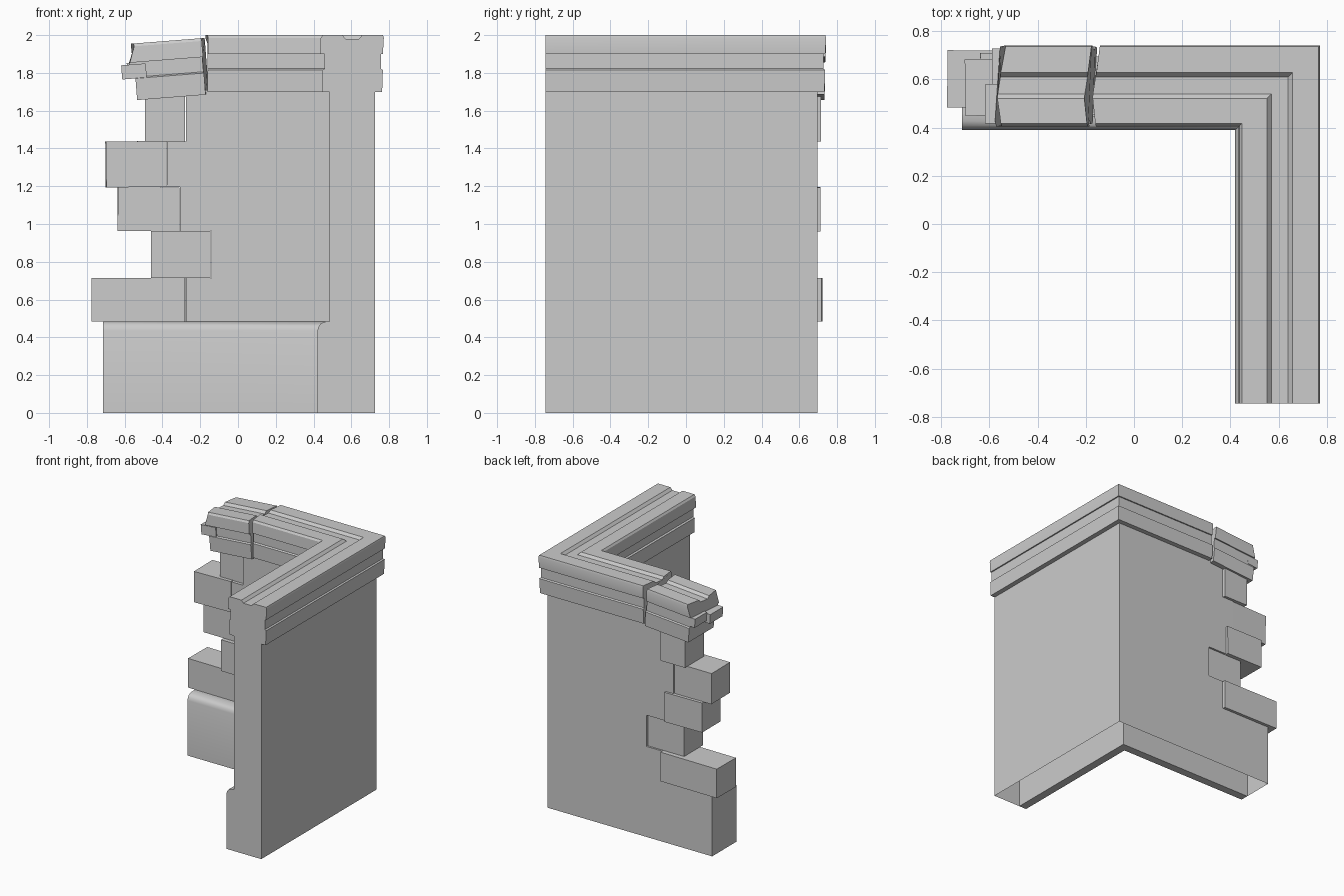
import bpy, bmesh, math
from mathutils import Matrix

if "Cube" in bpy.data.objects:
    bpy.data.objects.remove(bpy.data.objects["Cube"])

SHIFT = -0.03     # back leg y = right leg x + SHIFT
FRONT = -0.745    # cut end of the right leg


def finish(name, bm, smooth=None):
    bmesh.ops.recalc_face_normals(bm, faces=bm.faces)
    mesh = bpy.data.meshes.new(name)
    bm.to_mesh(mesh)
    bm.free()
    ob = bpy.data.objects.new(name, mesh)
    bpy.context.collection.objects.link(ob)
    if smooth:
        bpy.ops.object.select_all(action='DESELECT')
        ob.select_set(True)
        bpy.context.view_layer.objects.active = ob
        bpy.ops.object.shade_smooth_by_angle(angle=math.radians(smooth))
    return ob


def loft(rings, skip=()):
    """Join matching closed rings, cap both ends; skip omits side strips."""
    bm = bmesh.new()
    vs = [[bm.verts.new(p) for p in r] for r in rings]
    n = len(rings[0])
    for a, b in zip(vs, vs[1:]):
        for i in range(n):
            if i not in skip:
                j = (i + 1) % n
                bm.faces.new((a[i], a[j], b[j], b[i]))
    bm.faces.new(vs[0])
    bm.faces.new(vs[-1][::-1])
    return bm


def corner_sweep(profile, end_x):
    """Mitred L: front end, corner, left end."""
    return [[(u, FRONT, z) for u, z in profile],
            [(u, u + SHIFT, z) for u, z in profile],
            [(end_x(u, z), u + SHIFT, z) for u, z in profile]]


def box(x0, x1, y0, y1, z0, z1, yaw=0, tilt=0):
    bm = bmesh.new()
    m = (Matrix.Translation(((x0 + x1) / 2, (y0 + y1) / 2, (z0 + z1) / 2))
         @ Matrix.Rotation(math.radians(yaw), 4, 'Z')
         @ Matrix.Rotation(math.radians(tilt), 4, 'Y')
         @ Matrix.Diagonal((x1 - x0, y1 - y0, z1 - z0, 1)))
    bmesh.ops.create_cube(bm, size=1, matrix=m)
    return bm


# Wall: L-shaped core with a stepped broken end and an open bottom
wall_profile = [(0.725, 0), (0.725, 1.71), (0.485, 1.71), (0.485, 0)]
wall = finish("wall", loft(corner_sweep(wall_profile, lambda u, z: -0.715)))

# Broken courses: z range, loose brick x range, y range, yaw, tilt
courses = [
    (0.485, 0.715, -0.775, -0.28, 0.482, 0.719, -0.6, 0),
    (0.715, 0.962, -0.46, -0.145, 0.445, 0.680, 0, 0),
    (0.962, 1.195, -0.637, -0.31, 0.478, 0.711, 0.3, 0.4),
    (1.195, 1.438, -0.70, -0.38, 0.451, 0.686, 0.8, -0.6),
    (1.438, 1.680, -0.492, -0.28, 0.480, 0.716, 0, 0),
]
cutters = []
for i, (z0, z1, x0, x1, y0, y1, yaw, tilt) in enumerate(courses):
    finish(f"loose_brick_{i + 1}", box(x0, x1, y0, y1, z0, z1, yaw, tilt))
    top = 1.8 if i == len(courses) - 1 else z1
    cutters.append(finish("cutter", box(-1, x1 + 0.004, 0.3, 0.9, z0, top)))
for c in cutters:
    mod = wall.modifiers.new("course_cut", 'BOOLEAN')
    mod.object, mod.operation, mod.solver = c, 'DIFFERENCE', 'EXACT'
bpy.context.view_layer.update()
cut = bpy.data.meshes.new_from_object(
    wall.evaluated_get(bpy.context.evaluated_depsgraph_get()))
wall.modifiers.clear()
wall.data = cut
for c in cutters:
    bpy.data.objects.remove(c)
bm = bmesh.new()
bm.from_mesh(cut)
bottom = [f for f in bm.faces if all(v.co.z < 0.001 for v in f.verts)]
bmesh.ops.delete(bm, geom=bottom, context='FACES')
bm.to_mesh(cut)
bm.free()

# Plinth: rounded skirting on the inner side
plinth_profile = [(0.42, 0), (0.42, 0.435), (0.426, 0.456), (0.438, 0.473),
                  (0.458, 0.482), (0.485, 0.485), (0.485, 0)]
finish("plinth", loft(corner_sweep(plinth_profile, lambda u, z: -0.715), {5}), 40)

# Coping: moulded cap with a groove along the top
coping_profile = [
    (0.763, 1.70), (0.767, 1.815), (0.757, 1.822), (0.757, 1.90), (0.767, 1.90),
    (0.772, 1.985), (0.767, 2.0), (0.658, 2.0), (0.64, 1.98), (0.57, 1.98),
    (0.552, 2.0), (0.448, 2.0), (0.438, 1.985), (0.434, 1.90), (0.457, 1.90),
    (0.457, 1.822), (0.445, 1.815), (0.448, 1.70)]
finish("coping", loft(corner_sweep(
    coping_profile, lambda u, z: -0.157 - 0.015 * math.sin((u - 0.43) * 14))), 30)

# Broken coping: the same moulding, snapped off and sagging to the left
pivot = Matrix.Translation((-0.165, 0, 1.685))
sag = (pivot @ Matrix.Rotation(math.radians(-4.5), 4, 'Y')
       @ Matrix.Translation((0.165, 0, -1.70)))


def ragged(u, z):
    if z < 1.85:
        return -0.535
    x = -0.575 if z < 1.95 else -0.545
    return x + 0.035 * max(0, (u - 0.58) / 0.19) + 0.02 * max(0, (0.52 - u) / 0.1)


near = [(-0.168 - 0.015 * math.sin((u - 0.43) * 14), u + SHIFT, z) for u, z in coping_profile]
far = [(ragged(u, z), u + SHIFT, z) for u, z in coping_profile]
bm = loft([near, far])
bm.transform(sag)
finish("broken_coping", bm, 30)

# Split chunks of the middle moulding sticking out of the break
for name, dims in (("front_chunk", (-0.605, -0.475, 0.418, 0.58, 1.815, 1.89)),
                   ("back_chunk", (-0.575, -0.48, 0.58, 0.728, 1.83, 1.90))):
    bm = box(*dims)
    bm.transform(sag)
    finish(name, bm)
